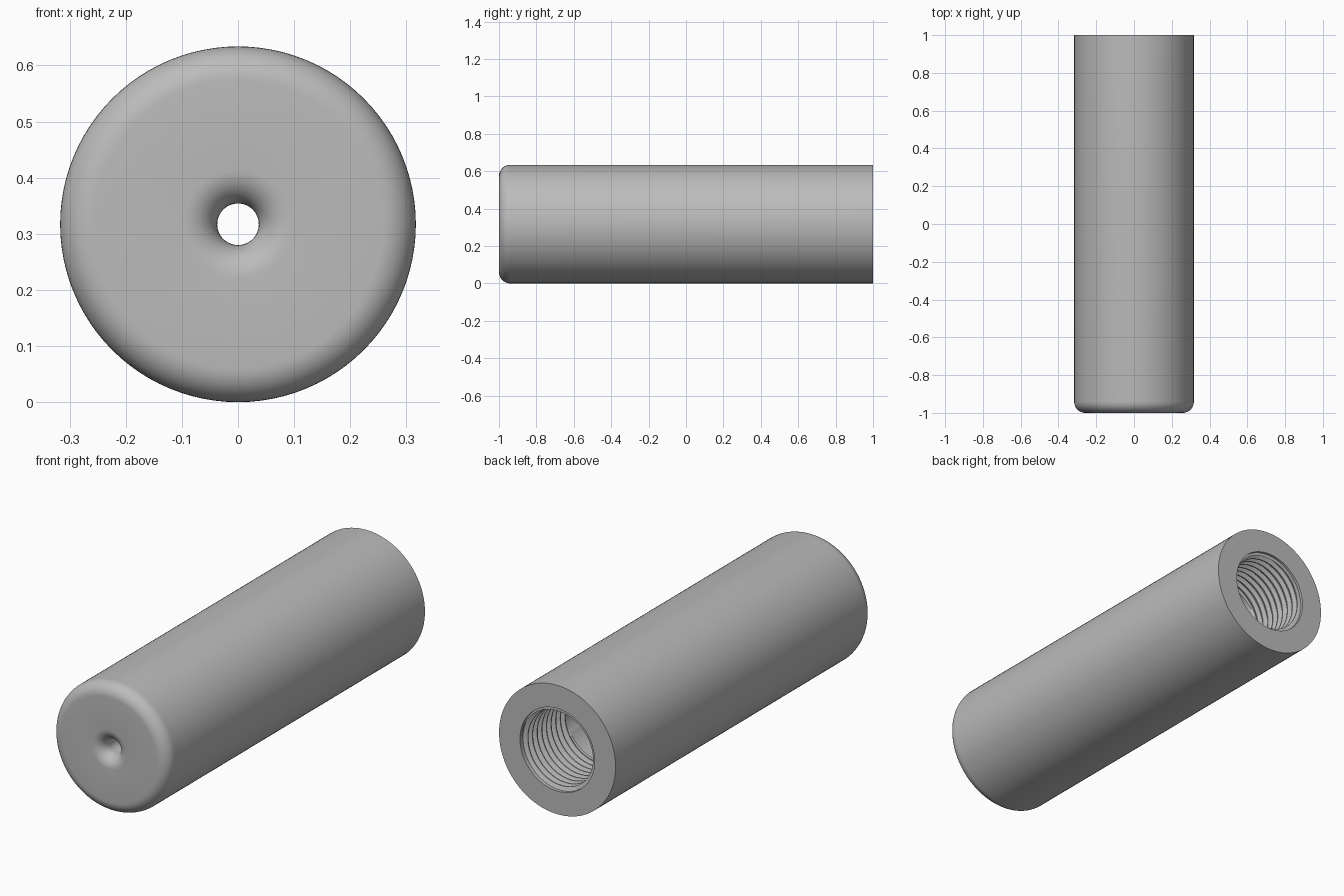
import bpy, bmesh
from math import sin, cos, pi, radians

if "Cube" in bpy.data.objects:
    bpy.data.objects.remove(bpy.data.objects["Cube"])

R = 0.317            # outer radius
SEGS = 96
EDGE, MOUTH = 0.06, 0.06     # fillets of the outer rim and the small hole
HOLE, BORE, RIM = 0.037, 0.19, 0.203
PITCH, LENGTH, CREST, ROOT = 0.036, 0.33, 0.184, 0.203


def arc(r, y, radius, a0, a1, steps=10):
    """Quarter fillet in (radius, y) profile space."""
    angles = [radians(a0 + (a1 - a0) * i / steps) for i in range(steps + 1)]
    return [(r + radius * cos(a), y + radius * sin(a)) for a in angles]


def thread_radius(phase):
    """Trapezoid thread section: flank, root, flank, crest."""
    t = phase % 1.0
    rise = min(max((0.5 - abs(t - 0.5) - 0.08) / 0.26, 0), 1)
    return CREST + (ROOT - CREST) * rise


# Profile from the inner end of the thread, through the small hole, round the outside
profile = [(BORE, 1 - LENGTH - 0.01), (BORE, -0.72), (HOLE, -0.72)]
profile += arc(HOLE + MOUTH, -1 + MOUTH, MOUTH, 180, 270)
profile += arc(R - EDGE, -1 + EDGE, EDGE, 270, 360)
profile += [(R, 1), (RIM, 1), (RIM, 0.988)]
rows = [[(r, y)] * (SEGS + 1) for r, y in profile]

# Helical thread rows, clipped to the threaded length
START = 0.012
knots = (0.08, 0.34, 0.66, 0.92)
turns = int(LENGTH / PITCH) + 2
for k in range(-1, turns):
    for knot in knots:
        row = []
        for s in range(SEGS + 1):
            lead = s / SEGS
            depth = min(max(PITCH * (k + knot + lead), START), LENGTH)
            row.append((thread_radius(depth / PITCH - lead), 1 - depth))
        rows.append(row)
rows.append(rows[0])

# Skin the rows around the y axis
bm = bmesh.new()
grid = []
for row in rows:
    ring = []
    for s, (r, y) in enumerate(row):
        a = 2 * pi * s / SEGS
        ring.append(bm.verts.new((r * cos(a), y, R + r * sin(a))))
    grid.append(ring)
for lower, upper in zip(grid, grid[1:]):
    for s in range(SEGS):
        bm.faces.new((lower[s], lower[s + 1], upper[s + 1], upper[s]))
bmesh.ops.remove_doubles(bm, verts=bm.verts, dist=0.00005)
bmesh.ops.dissolve_degenerate(bm, edges=bm.edges, dist=0.00005)
bmesh.ops.recalc_face_normals(bm, faces=bm.faces)

mesh = bpy.data.meshes.new("threaded_sleeve")
bm.to_mesh(mesh)
bm.free()
sleeve = bpy.data.objects.new("threaded_sleeve", mesh)
bpy.context.collection.objects.link(sleeve)

# Plain grey material
grey = bpy.data.materials.new("plain grey")
grey.use_nodes = True
colour = (0.5, 0.5, 0.5, 1)
grey.diffuse_color = colour
grey.node_tree.nodes["Principled BSDF"].inputs["Base Color"].default_value = colour
mesh.materials.append(grey)

# Smooth curved walls, crisp rims and thread flanks
bpy.ops.object.select_all(action='DESELECT')
sleeve.select_set(True)
bpy.context.view_layer.objects.active = sleeve
bpy.ops.object.shade_smooth_by_angle(angle=radians(30))
